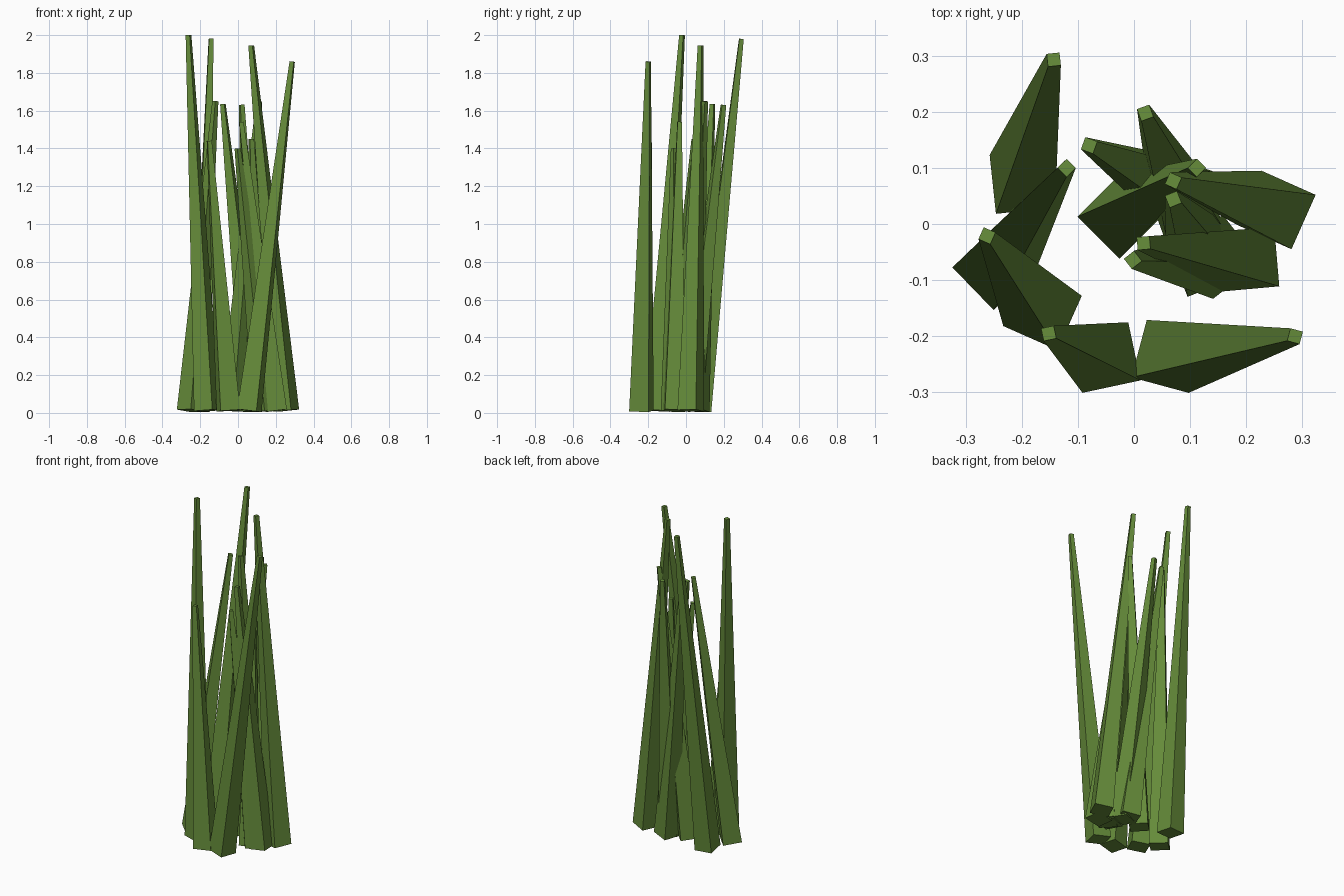
import bpy
import bmesh
import math
from mathutils import Matrix, Vector

# Remove the default object
default_cube = bpy.data.objects.get("Cube")
if default_cube:
    bpy.data.objects.remove(default_cube, do_unlink=True)

# Single grass colour
grass_green = bpy.data.materials.new("grass_green")
grass_colour = (0.13, 0.26, 0.042, 1.0)
grass_green.use_nodes = True
grass_green.diffuse_color = grass_colour
shader = grass_green.node_tree.nodes["Principled BSDF"]
shader.inputs["Base Color"].default_value = grass_colour

ROOT_SIDE = 0.106
TIP_SIDE = 0.023
ROOT_HEIGHT = 0.012


def add_blade(name, root, tip, turn):
    """Four-sided tapered blade leaning from its root centre to its tip centre."""
    root = Vector((root[0], root[1], ROOT_HEIGHT))
    axis = Vector(tip) - root

    # Upright square frustum with its root at the origin
    bm = bmesh.new()
    bmesh.ops.create_cone(
        bm,
        cap_ends=True,
        segments=4,
        radius1=ROOT_SIDE / math.sqrt(2),
        radius2=TIP_SIDE / math.sqrt(2),
        depth=axis.length,
        matrix=Matrix.Translation((0, 0, axis.length / 2)),
    )

    # Twist about its own length, then lean towards the tip
    twist = Matrix.Rotation(math.radians(turn + 45), 4, "Z")
    lean = Vector((0, 0, 1)).rotation_difference(axis).to_matrix().to_4x4()
    bm.transform(Matrix.Translation(root) @ lean @ twist)

    mesh = bpy.data.meshes.new(name)
    bm.to_mesh(mesh)
    bm.free()
    mesh.materials.append(grass_green)
    blade = bpy.data.objects.new(name, mesh)
    bpy.context.collection.objects.link(blade)
    return blade


# Each blade: name, root (x, y), tip (x, y, z), twist in degrees
blades = [
    ("back_right_blade", (-0.199, 0.076), (-0.143, 0.293, 1.98), 6),
    ("back_centre_blade", (0.095, 0.018), (0.02, 0.198, 1.63), 20),
    ("back_inner_blade", (0.087, 0.057), (-0.08, 0.14, 1.635), -20),
    ("right_leaning_blade", (-0.249, -0.079), (-0.12, 0.1, 1.65), 44),
    ("inner_leaning_blade", (-0.026, 0.013), (0.112, 0.1, 1.65), 45),
    ("left_tall_blade", (0.254, 0.025), (0.07, 0.077, 1.945), -24),
    ("centre_blade", (0.125, -0.061), (0.07, 0.044, 1.45), 22),
    ("left_inner_blade", (0.202, -0.063), (0.017, -0.034, 1.54), 5),
    ("centre_short_blade", (0.15, -0.059), (-0.002, -0.064, 1.4), 38),
    ("right_tall_blade", (-0.163, -0.155), (-0.262, -0.021, 2.0), -24),
    ("front_short_blade", (-0.051, -0.238), (-0.152, -0.195, 1.44), 12),
    ("front_left_blade", (0.06, -0.236), (0.287, -0.2, 1.86), -15),
]

for blade_name, blade_root, blade_tip, blade_turn in blades:
    add_blade(blade_name, blade_root, blade_tip, blade_turn)
